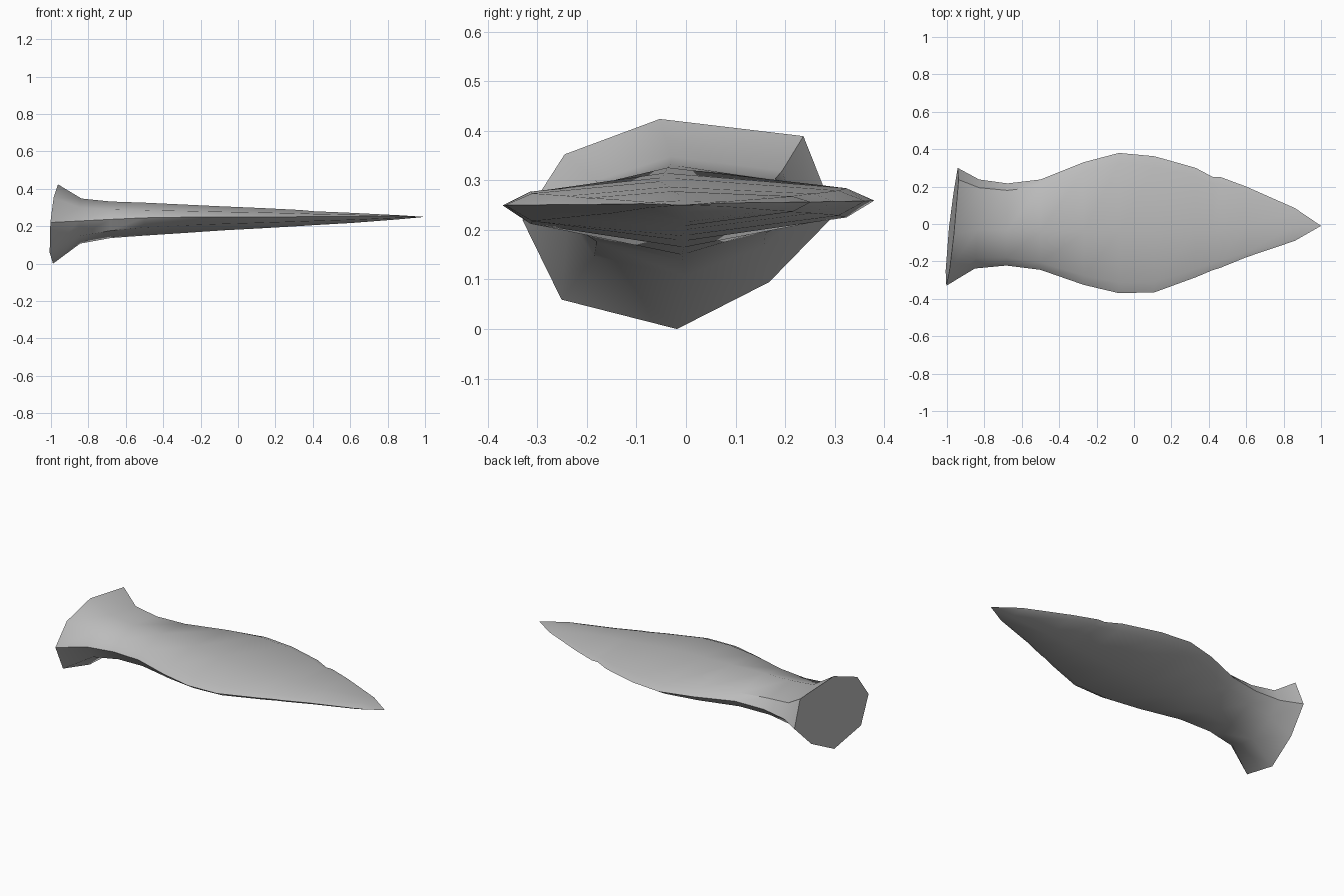
import bpy
import math

old = bpy.data.objects.get("Cube")
if old:
    bpy.data.objects.remove(old, do_unlink=True)

# One plain stone grey
grey = bpy.data.materials.new("stone grey")
grey.use_nodes = True
colour = (0.5, 0.5, 0.5, 1)
grey.diffuse_color = colour
grey.node_tree.nodes["Principled BSDF"].inputs["Base Color"].default_value = colour

# Section corners as (sideways, height) fractions: flared butt and thin blade
BUTT = [(-.12, 1), (.8, .83), (1, .05), (.58, -.57), (-.01, -1), (-.75, -.73), (-1, 0), (-.73, .65)]
BLADE = [(-.14, 1), (.85, .58), (1, .1), (.85, -.38), (-.02, -1), (-.85, -.55), (-1, -.06), (-.85, .45)]

# Stations along the length: x, right edge, left edge, bottom, top, blade blend
STATIONS = [
    (-.972, -.33, .3, 0, .424, 0),
    (-.84, -.238, .238, .107, .348, .3),
    (-.68, -.222, .217, .137, .332, .6),
    (-.5, -.245, .238, .15, .326, .9),
    (-.27, -.325, .33, .165, .315, 1),
    (-.08, -.37, .38, .178, .306, 1),
    (.11, -.365, .362, .188, .298, 1),
    (.33, -.285, .3, .201, .287, 1),
    (.42, -.247, .252, .207, .279, 1),
    (.46, -.235, .252, .209, .278, 1),
    (.6, -.178, .2, .217, .272, 1),
    (.86, -.09, .085, .237, .259, 1),
]


def section(x, right, left, bottom, top, blend):
    """Eight corners of the body at one station."""
    ring = []
    middle = .22 + .034 * blend
    for (s0, h0), (s1, h1) in zip(BUTT, BLADE):
        side = s0 + (s1 - s0) * blend
        height = h0 + (h1 - h0) * blend
        y = (left + right) / 2 + side * (left - right) / 2
        z = middle + height * (top - middle if height > 0 else middle - bottom)
        slant = (1 - blend) ** 2 * (.095 * y + .07 * (z - .22))
        ring.append((x + slant, y, z))
    return ring


# Lofted body closed by a flat butt and a point
verts = [p for station in STATIONS for p in section(*station)]
n = len(BUTT)
faces = [tuple(range(n))]
for r in range(len(STATIONS) - 1):
    for i in range(n):
        j = (i + 1) % n
        a = r * n
        faces.append((a + i, a + n + i, a + n + j, a + j))
tip = len(verts)
verts.append((1, -.01, .25))
last = tip - n
faces += [(last + i, tip, last + (i + 1) % n) for i in range(n)]

mesh = bpy.data.meshes.new("blade_body")
mesh.from_pydata(verts, [], faces)
mesh.materials.append(grey)
body = bpy.data.objects.new("blade_body", mesh)
bpy.context.collection.objects.link(body)

# Consistent outward faces, smooth flow with crisp rims
bpy.context.view_layer.objects.active = body
body.select_set(True)
bpy.ops.object.mode_set(mode="EDIT")
bpy.ops.mesh.select_all(action="SELECT")
bpy.ops.mesh.normals_make_consistent(inside=False)
bpy.ops.object.mode_set(mode="OBJECT")
bpy.ops.object.shade_smooth_by_angle(angle=math.radians(40))
